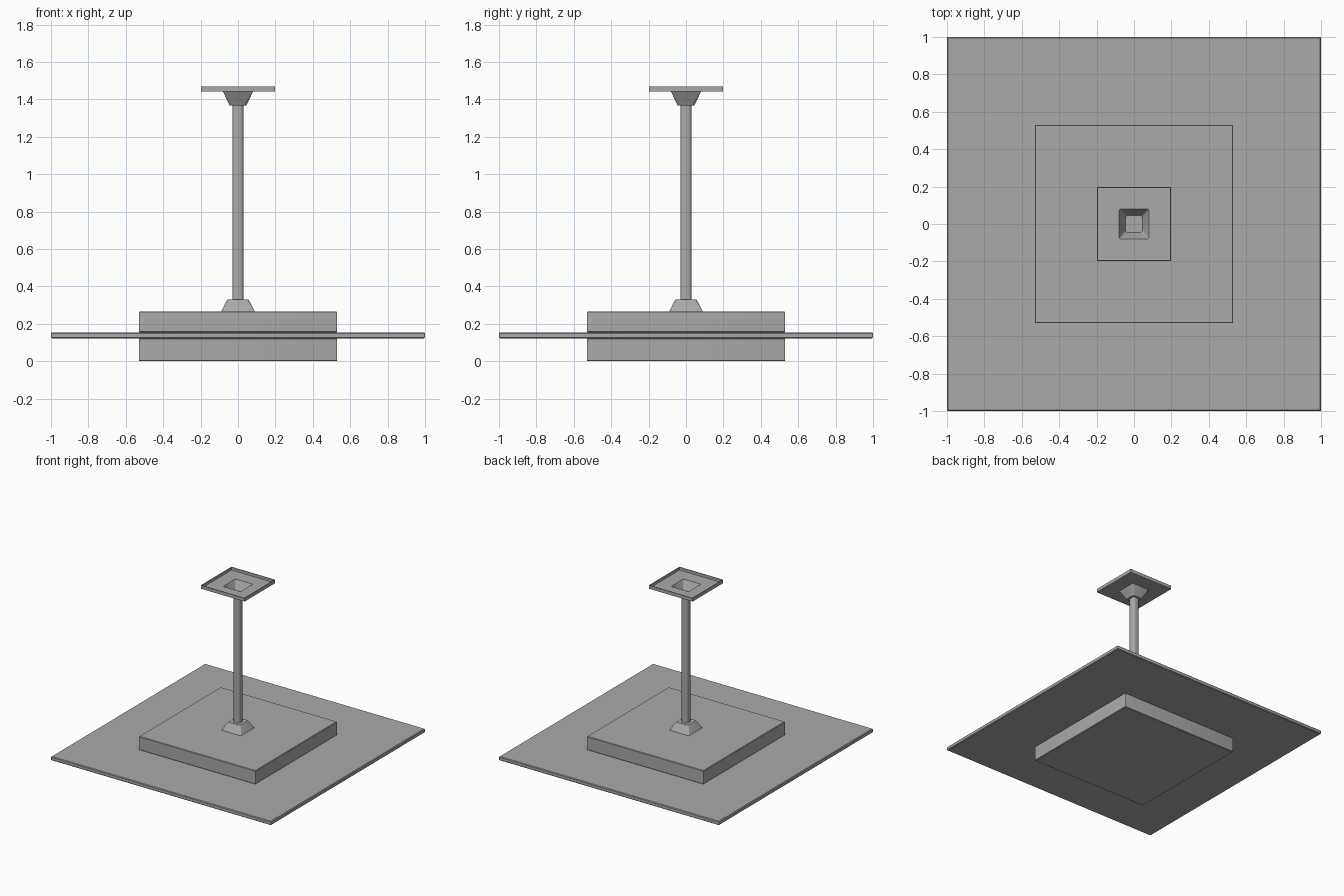
import bpy, bmesh, math

if "Cube" in bpy.data.objects:
    bpy.data.objects.remove(bpy.data.objects["Cube"])

GREY = (0.4, 0.4, 0.4, 1)
mat = bpy.data.materials.new("plain grey")
mat.use_nodes = True
mat.diffuse_color = GREY
mat.node_tree.nodes["Principled BSDF"].inputs["Base Color"].default_value = GREY

STEPS = 4  # segments per rounded corner


def ring(bm, half, radius, z):
    """Rounded square outline with the given half width and corner radius."""
    verts = []
    inner = half - radius
    for corner in range(4):
        turn = corner * math.pi / 2
        sx = 1 if corner in (0, 3) else -1
        sy = 1 if corner in (0, 1) else -1
        for i in range(STEPS + 1):
            a = turn + i / STEPS * math.pi / 2
            verts.append(bm.verts.new((sx * inner + radius * math.cos(a),
                                       sy * inner + radius * math.sin(a), z)))
    return verts


def loft(name, levels):
    """Closed solid through rounded squares, each (half width, radius, z)."""
    bm = bmesh.new()
    rings = [ring(bm, *level) for level in levels]
    bm.faces.new(rings[0][::-1])
    bm.faces.new(rings[-1])
    for low, high in zip(rings, rings[1:]):
        n = len(low)
        for i in range(n):
            j = (i + 1) % n
            bm.faces.new((low[i], low[j], high[j], high[i]))
    mesh = bpy.data.meshes.new(name)
    bm.to_mesh(mesh)
    bm.free()
    obj = bpy.data.objects.new(name, mesh)
    bpy.context.collection.objects.link(obj)
    mesh.materials.append(mat)
    bpy.ops.object.select_all(action='DESELECT')
    obj.select_set(True)
    bpy.context.view_layer.objects.active = obj
    bpy.ops.object.shade_smooth_by_angle(angle=math.radians(30))
    return obj


def slab(name, half, z0, z1, edge):
    """Square slab with softened edges."""
    return loft(name, [(half - edge, edge, z0), (half, edge, z0 + edge),
                       (half, edge, z1 - edge), (half - edge, edge, z1)])


# Base: wide thin plate sandwiched between two blocks
slab("lower_block", 0.53, 0, 0.122, 0.004)
slab("wide_plate", 1.0, 0.122, 0.154, 0.005)
slab("upper_block", 0.53, 0.154, 0.266, 0.004)

# Post with its tapered foot
loft("post_foot", [(0.09, 0.004, 0.264), (0.061, 0.016, 0.322),
                   (0.055, 0.018, 0.329)])
loft("post", [(0.03, 0.02, 0.32), (0.03, 0.02, 1.37)])

# Tray on a hollow flared neck: up the outside, over the rim, down the inside
loft("top_tray", [
    (0.044, 0.018, 1.366), (0.08, 0.004, 1.441),   # outside of neck
    (0.199, 0.003, 1.441), (0.199, 0.003, 1.469),  # underside and outer rim
    (0.193, 0.002, 1.469), (0.193, 0.002, 1.446),  # rim top and inner wall
    (0.079, 0.004, 1.446), (0.046, 0.016, 1.376),  # tray floor and pit wall
])
